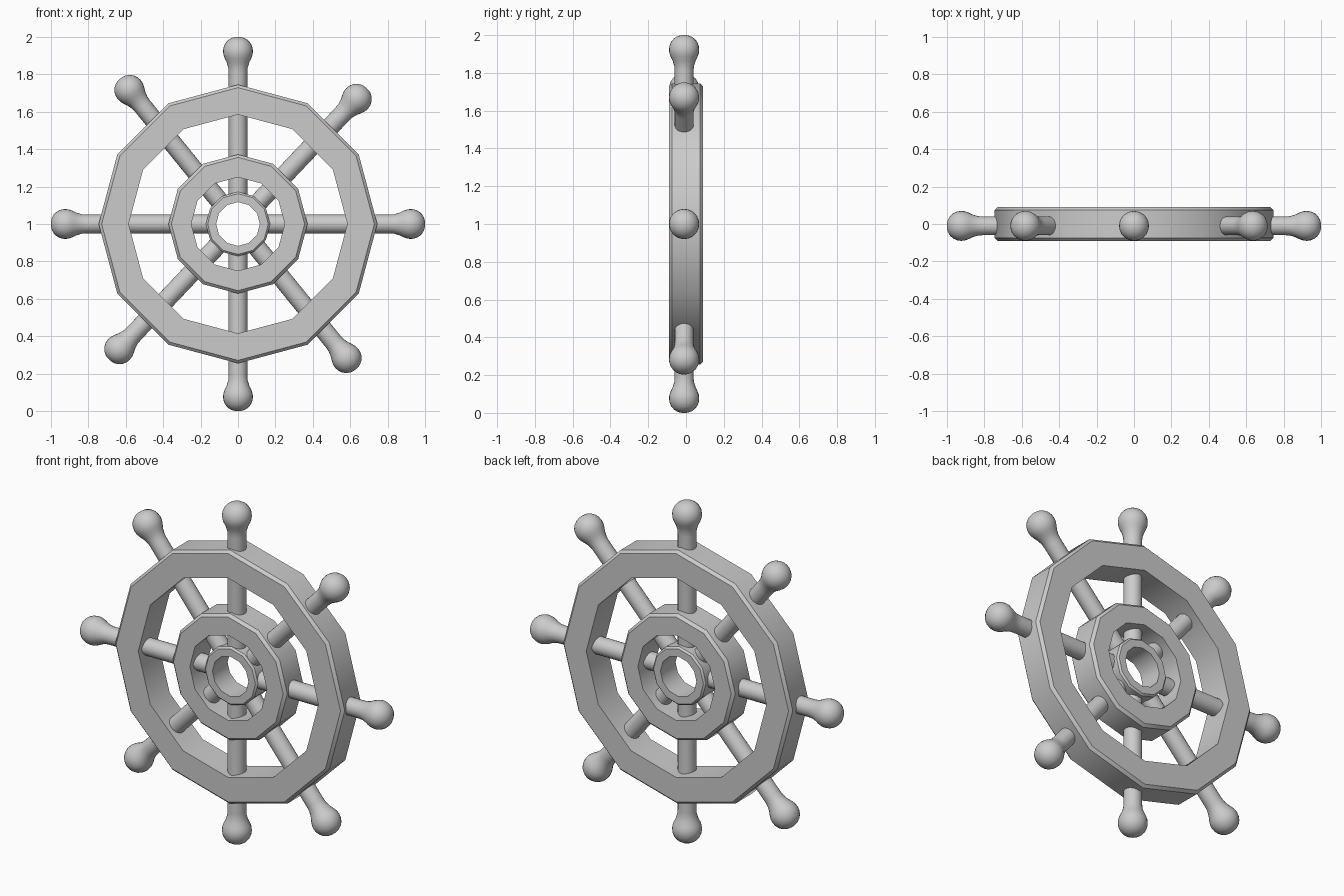
import bpy, math
from mathutils import Matrix

if "Cube" in bpy.data.objects:
    bpy.data.objects.remove(bpy.data.objects["Cube"])

CENTRE_Z = 1.0


def lathe(name, profile, sides, matrix, closed, angle):
    """Revolve (radius, height) points round local z, then place by matrix."""
    verts, faces, n = [], [], len(profile)
    for i in range(sides):
        a = 2 * math.pi * i / sides
        verts += [(r * math.cos(a), r * math.sin(a), h) for r, h in profile]
    for i in range(sides):
        j = (i + 1) % sides
        for k in range(n if closed else n - 1):
            m = (k + 1) % n
            faces.append((i * n + k, j * n + k, j * n + m, i * n + m))
    if not closed:
        faces.append([i * n for i in reversed(range(sides))])
        faces.append([i * n + n - 1 for i in range(sides)])
    mesh = bpy.data.meshes.new(name)
    mesh.from_pydata(verts, [], faces)
    mesh.validate()
    ob = bpy.data.objects.new(name, mesh)
    bpy.context.collection.objects.link(ob)
    ob.matrix_world = matrix
    bpy.ops.object.select_all(action='DESELECT')
    ob.select_set(True)
    bpy.context.view_layer.objects.active = ob
    bpy.ops.object.shade_smooth_by_angle(angle=math.radians(angle))
    return ob


def ring(name, r_in, r_out, half, bevel):
    """Twelve-sided ring facing -y with bevelled outer edges."""
    profile = [(r_in, -half), (r_out - bevel, -half), (r_out, bevel - half),
               (r_out, half - bevel), (r_out - bevel, half), (r_in, half)]
    place = Matrix.Translation((0, 0, CENTRE_Z)) @ Matrix.Rotation(math.pi / 2, 4, 'X')
    # reversed so that the normals point outwards
    lathe(name, profile, 12, place, True, 35)


# Rings: rim, middle ring, hub
ring("outer_rim", 0.585, 0.745, 0.09, 0.016)
ring("middle_ring", 0.25, 0.372, 0.09, 0.016)
ring("hub", 0.117, 0.172, 0.07, 0.010)

# Spokes with rounded handle knobs, slightly forward of the ring centre
spoke = [(0.05, 0.14), (0.05, 0.81), (0.052, 0.835), (0.060, 0.862),
         (0.071, 0.885), (0.078, 0.905), (0.080, 0.924), (0.077, 0.945),
         (0.068, 0.966), (0.053, 0.983), (0.033, 0.995), (0.012, 1.0)]
for i, deg in enumerate((0, 46.5, 90, 129, 180, 226.5, 270, 309)):
    place = (Matrix.Translation((0, -0.01, CENTRE_Z))
             @ Matrix.Rotation(math.radians(90 - deg), 4, 'Y'))
    lathe(f"spoke_{i + 1}", spoke, 24, place, False, 40)
